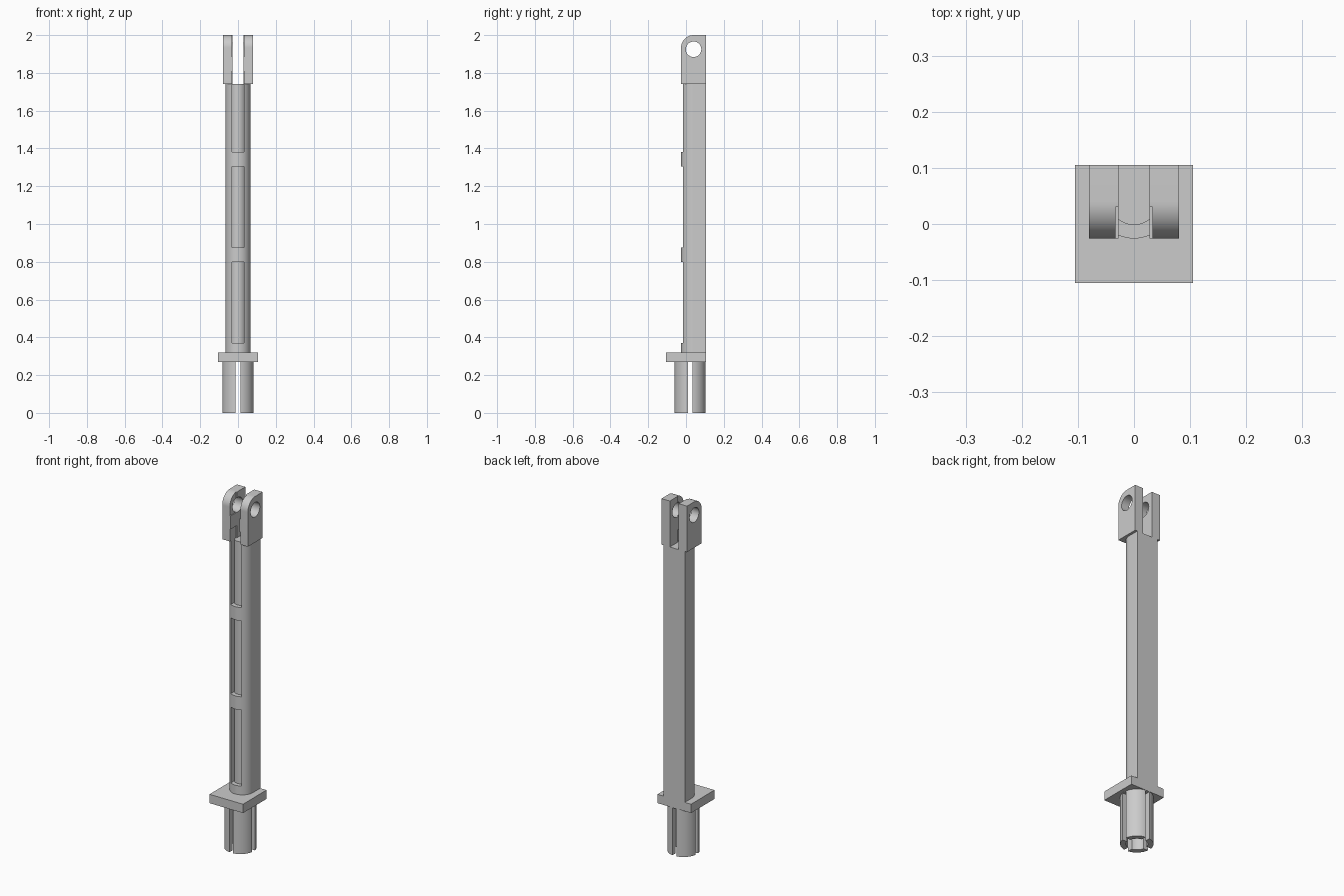
import bpy, bmesh
from math import sin, cos, pi, asin

cube = bpy.data.objects.get("Cube")
if cube:
    bpy.data.objects.remove(cube, do_unlink=True)

grey = bpy.data.materials.new("light_grey")
grey.use_nodes = True
grey.diffuse_color = (0.6, 0.6, 0.6, 1)
grey.node_tree.nodes["Principled BSDF"].inputs["Base Color"].default_value = (0.6, 0.6, 0.6, 1)

AXIS_Y = 0.04      # centre of the rounded shaft and hinge hole
BACK = 0.105
HALF_W = 0.066     # shaft half width and front radius
SLOT = 0.033       # groove half width
HEAD_Z, TOP = 1.74, 2.0


def arc(cu, cv, r, start, end, steps):
    return [(cu + r * cos(start + (end - start) * i / steps),
             cv + r * sin(start + (end - start) * i / steps)) for i in range(steps + 1)]


def prism(name, outline, lo, hi, axis="Z"):
    """Extrude an outline: (x, y) along Z, or (y, z) along X."""
    place = (lambda u, v, w: (u, v, w)) if axis == "Z" else (lambda u, v, w: (w, u, v))
    bm = bmesh.new()
    face = bm.faces.new([bm.verts.new(place(u, v, lo)) for u, v in outline])
    grown = bmesh.ops.extrude_face_region(bm, geom=[face])["geom"]
    bmesh.ops.translate(bm, vec=place(0, 0, hi - lo),
                        verts=[g for g in grown if isinstance(g, bmesh.types.BMVert)])
    bmesh.ops.recalc_face_normals(bm, faces=bm.faces[:])
    mesh = bpy.data.meshes.new(name)
    bm.to_mesh(mesh)
    bm.free()
    mesh.materials.append(grey)
    obj = bpy.data.objects.new(name, mesh)
    bpy.context.collection.objects.link(obj)
    return obj


def rect(x0, x1, y0, y1):
    return [(x0, y0), (x1, y0), (x1, y1), (x0, y1)]


def circle(cu, cv, r, steps=48):
    return arc(cu, cv, r, 0, 2 * pi, steps)[:-1]


def finish(obj, cutters=()):
    """Cut the part, drop its cutters and smooth the round faces."""
    bpy.ops.object.select_all(action="DESELECT")
    bpy.context.view_layer.objects.active = obj
    obj.select_set(True)
    for cutter in cutters:
        cutter.hide_render = True
        mod = obj.modifiers.new("cut", "BOOLEAN")
        mod.operation, mod.solver, mod.object = "DIFFERENCE", "EXACT", cutter
        bpy.ops.object.modifier_apply(modifier=mod.name)
        bpy.data.objects.remove(cutter, do_unlink=True)
    bpy.ops.object.shade_smooth_by_angle(angle=pi / 6)


# Hollow locking peg, split into four prongs
peg_y, peg_r, peg_top = 0.022, 0.083, 0.27
peg = prism("locking_peg", circle(0, peg_y, peg_r), 0, peg_top)
finish(peg, [
    prism("bore", circle(0, peg_y, 0.055), -0.1, peg_top - 0.001),
    prism("split_front_back", rect(-0.012, 0.012, -0.3, 0.3), -0.1, peg_top - 0.001),
    prism("split_sides", rect(-0.3, 0.3, peg_y - 0.012, peg_y + 0.012), -0.1, peg_top - 0.001),
])

# Square base plate
finish(prism("base_plate", rect(-BACK, BACK, -BACK, BACK), peg_top, 0.32))

# Shaft with flat back and half-round front, with curved-floor grooves
shaft_outline = [(HALF_W, BACK), (-HALF_W, BACK)] + arc(0, AXIS_Y, HALF_W, pi, 2 * pi, 32)
floor_r = HALF_W - 0.024
spread = asin(SLOT / floor_r)
groove_outline = [(SLOT, -0.1), (-SLOT, -0.1)][::-1] + \
    arc(0, AXIS_Y, floor_r, 1.5 * pi + spread, 1.5 * pi - spread, 12)
shaft = prism("shaft", shaft_outline, 0.32, HEAD_Z)
finish(shaft, [prism("groove", groove_outline, z0, z0 + 0.43) for z0 in (0.37, 0.875, 1.38)])

# Two hinge cheeks with rounded front corner, pin hole and inner front recesses
cheek_outline = [(BACK, HEAD_Z), (BACK, TOP)] + \
    arc(AXIS_Y, TOP - HALF_W, HALF_W, pi / 2, pi, 16) + [(AXIS_Y - HALF_W, HEAD_Z)]
for side, name in ((-1, "right_hinge_cheek"), (1, "left_hinge_cheek")):
    inner, outer = sorted((side * 0.028, side * 0.08))
    cheek = prism(name, cheek_outline, inner, outer, "X")
    finish(cheek, [prism("pin_hole", circle(AXIS_Y, 1.925, 0.041), -0.2, 0.2, "X")] + [
        prism("recess", rect(-SLOT, SLOT, -0.1, 0.03), z0, z1)
        for z0, z1 in ((1.6, 1.81), (1.885, 2.1))])
